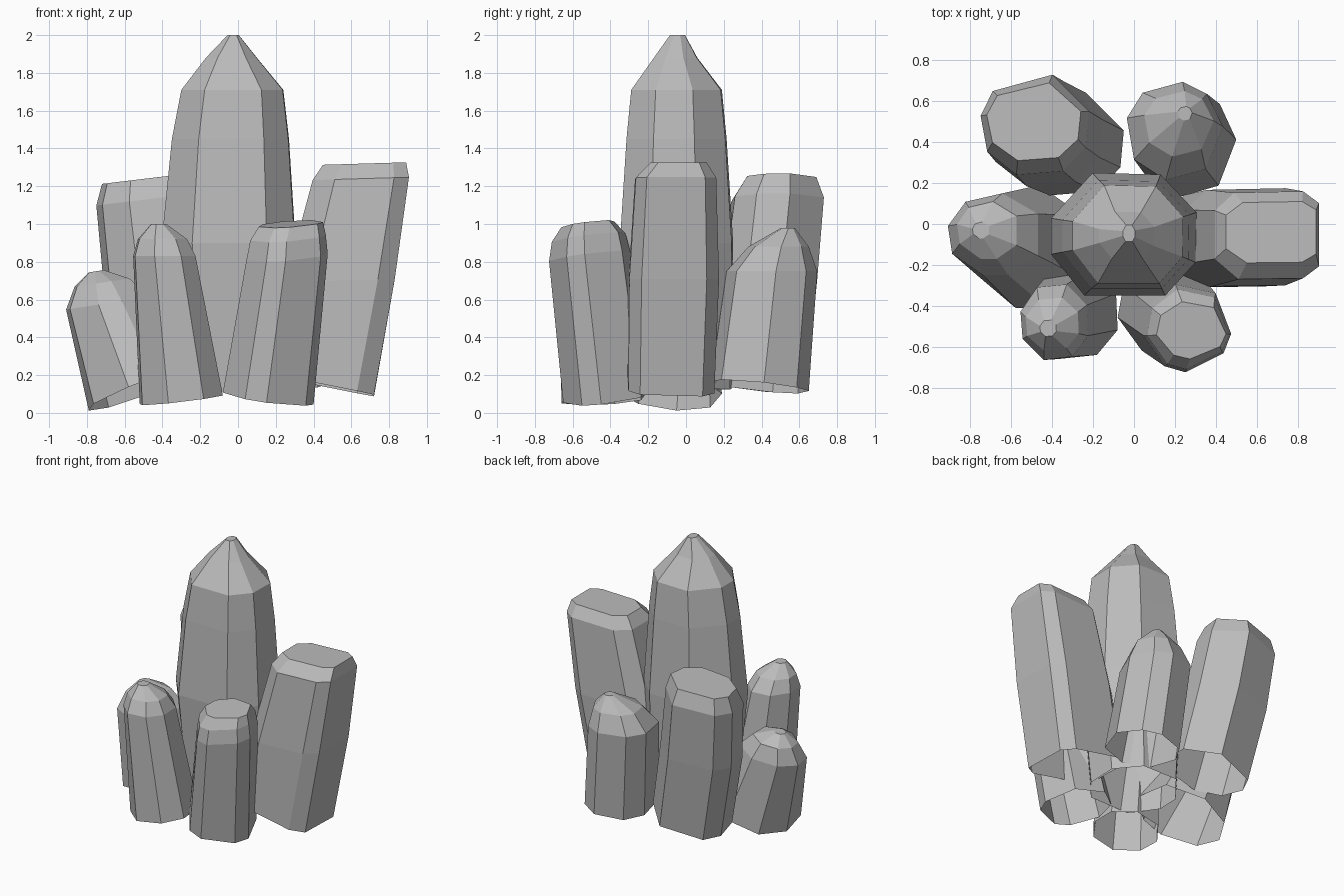
import bpy
import bmesh
import math

default_cube = bpy.data.objects.get("Cube")
if default_cube:
    bpy.data.objects.remove(default_cube, do_unlink=True)

# One plain stone colour for the whole cluster
stone = bpy.data.materials.new("grey_crystal")
stone.use_nodes = True
grey = (0.5, 0.5, 0.5, 1)
stone.diffuse_color = grey
stone.node_tree.nodes["Principled BSDF"].inputs["Base Color"].default_value = grey


def fit_to_unit(values):
    """Shift and scale values so that they span -1 to 1."""
    low, high = min(values), max(values)
    return [(2 * value - low - high) / (high - low) for value in values]


def crystal(name, corner_angles, rings, slope=(0, 0)):
    """Loft a faceted column through rings of (x, y, z, half width, half depth).

    Corner angles, in degrees, set which facets are broad or narrow. The open foot
    is cut square to the leaning axis; slope tilts the shoulder and top.
    """
    angles = [math.radians(angle) for angle in corner_angles]
    corners = list(zip(fit_to_unit([math.cos(a) for a in angles]),
                       fit_to_unit([math.sin(a) for a in angles])))

    # Slope of the foot follows the lean of the shaft
    foot, shaft = rings[0], rings[1]
    rise = shaft[2] - foot[2]
    foot_slope = [(foot[axis] - shaft[axis]) / rise for axis in (0, 1)]

    bm = bmesh.new()
    loops = []
    for level, (x, y, z, half_width, half_depth) in enumerate(rings):
        tilt_x, tilt_y = slope if level else foot_slope
        loop = []
        for corner_x, corner_y in corners:
            dx, dy = corner_x * half_width, corner_y * half_depth
            loop.append(bm.verts.new((x + dx, y + dy, z + tilt_x * dx + tilt_y * dy)))
        loops.append(loop)

    # Side facets and the small flat crown
    sides = len(corners)
    for lower, upper in zip(loops, loops[1:]):
        for i in range(sides):
            j = (i + 1) % sides
            bm.faces.new((lower[i], lower[j], upper[j], upper[i]))
    bm.faces.new(loops[-1])

    mesh = bpy.data.meshes.new(name)
    bm.to_mesh(mesh)
    bm.free()
    mesh.materials.append(stone)
    obj = bpy.data.objects.new(name, mesh)
    bpy.context.collection.objects.link(obj)


# Tall pointed crystal in the middle
crystal("centre_crystal", (-122, -58, -22, 20, 62, 115, 165, 195), [
    (-.04, -.03, .12, .29, .27),
    (-.05, -.05, .9, .355, .3),
    (-.04, -.05, 1.45, .31, .265),
    (-.03, -.05, 1.71, .27, .24),
    (-.035, -.055, 1.88, .135, .115),
    (-.025, -.045, 2, .03, .04),
])

# Blunt crystals with broad crowns
crystal("left_blunt_crystal", (-58, -38, 38, 58, 125, 152, 208, 240), [
    (.43, -.08, .15, .29, .23),
    (.54, -.065, .7, .29, .24),
    (.65, -.055, 1.24, .255, .215),
    (.67, -.04, 1.32, .22, .15),
], slope=(.03, 0))
crystal("back_right_blunt_crystal", (15, 72, 140, 170, 210, 250, 300, 335), [
    (-.32, .39, .17, .27, .25),
    (-.43, .44, .7, .28, .255),
    (-.485, .485, 1.13, .265, .245),
    (-.49, .5, 1.24, .23, .19),
], slope=(.12, 0))
crystal("front_left_blunt_crystal", (-120, -92, -35, -8, 50, 105, 150, 190), [
    (.16, -.42, .08, .24, .23),
    (.26, -.51, .83, .215, .215),
    (.265, -.515, .93, .2, .195),
    (.28, -.52, 1, .17, .14),
], slope=(.07, .12))

# Short crystals with rounded points
crystal("right_short_crystal", (-75, -30, 30, 82, 128, 168, 207, 255), [
    (-.52, -.11, .12, .27, .3),
    (-.69, -.05, .58, .22, .2),
    (-.72, -.03, .69, .145, .14),
    (-.75, -.03, .75, .04, .04),
], slope=(.15, 0))
crystal("front_right_short_crystal", (-108, -60, -20, 25, 70, 120, 165, 205), [
    (-.3, -.44, .07, .22, .22),
    (-.39, -.48, .83, .165, .185),
    (-.4, -.49, .92, .13, .13),
    (-.42, -.51, 1, .04, .04),
])
crystal("back_left_short_crystal", (5, 48, 80, 130, 165, 215, 260, 310), [
    (.26, .39, .14, .24, .26),
    (.2, .455, .75, .235, .24),
    (.22, .49, .88, .17, .16),
    (.25, .54, .98, .035, .035),
])
